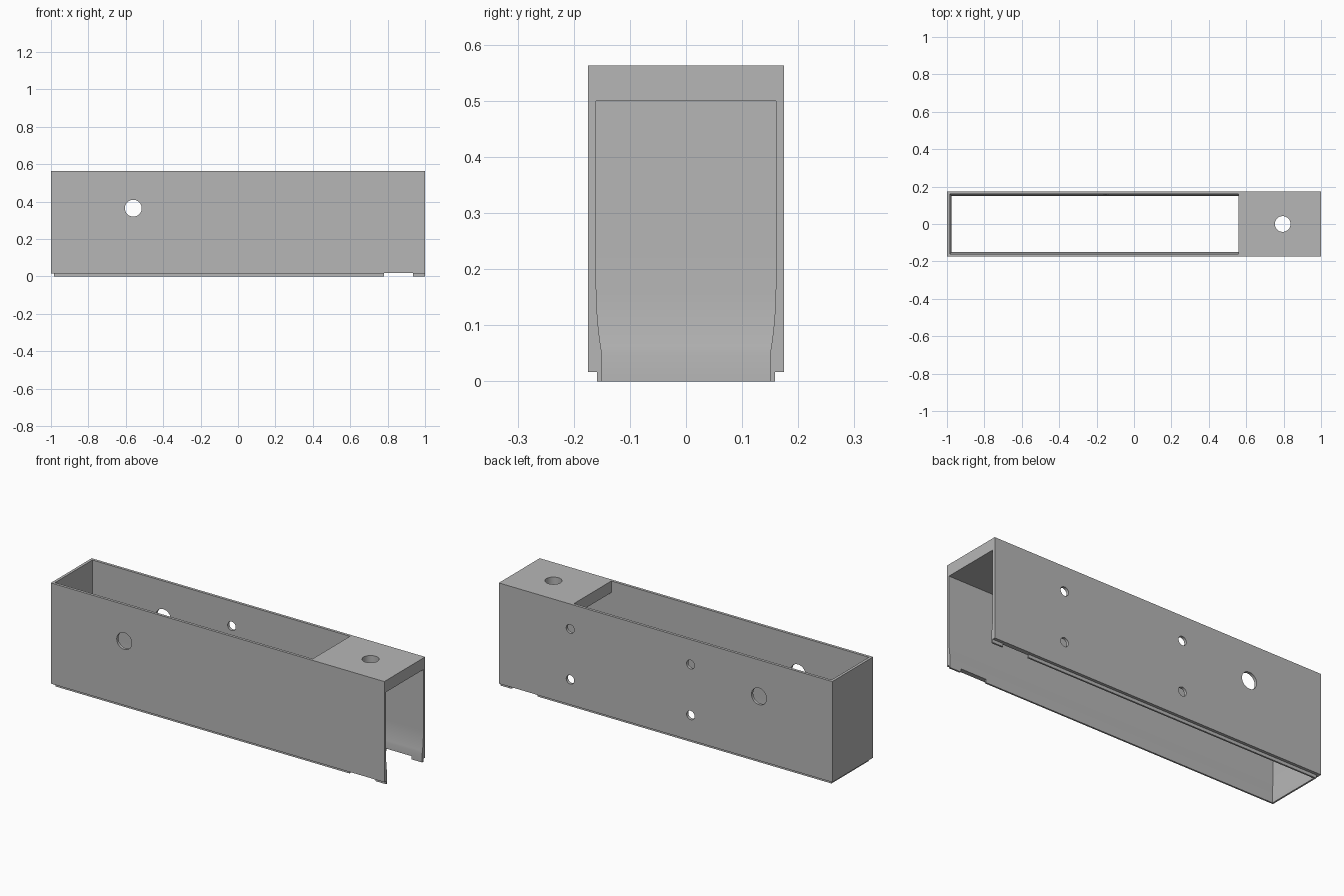
import bpy, bmesh, math
from mathutils import Matrix

if "Cube" in bpy.data.objects:
    bpy.data.objects.remove(bpy.data.objects["Cube"], do_unlink=True)

metal = bpy.data.materials.new("plain grey")
metal.use_nodes = True
GREY = (0.47, 0.47, 0.47, 1)
metal.diffuse_color = GREY
metal.node_tree.nodes["Principled BSDF"].inputs["Base Color"].default_value = GREY


def finish(bm, name):
    bmesh.ops.recalc_face_normals(bm, faces=bm.faces)
    mesh = bpy.data.meshes.new(name)
    bm.to_mesh(mesh)
    bm.free()
    mesh.materials.append(metal)
    obj = bpy.data.objects.new(name, mesh)
    bpy.context.collection.objects.link(obj)
    return obj


def ring(bm, z, x0, x1, y, split=None):
    """Rectangular loop, optionally with an extra point on each long side."""
    xs = [x0, x1] if split is None else [x0, split, x1]
    pts = [(x, -y) for x in xs] + [(x, y) for x in reversed(xs)]
    return [bm.verts.new((px, py, z)) for px, py in pts]


def bridge(bm, a, b):
    for i in range(len(a)):
        j = (i + 1) % len(a)
        bm.faces.new((a[i], a[j], b[j], b[i]))


def box(name, x0, x1, y, z0, z1):
    bm = bmesh.new()
    low, high = ring(bm, z0, x0, x1, y), ring(bm, z1, x0, x1, y)
    bm.faces.new(low)
    bm.faces.new(high)
    bridge(bm, low, high)
    return finish(bm, name)


def drill(name, radius, depth, centre, axis):
    bm = bmesh.new()
    turn = Matrix.Rotation(math.pi / 2, 4, "X") if axis == "Y" else Matrix()
    bmesh.ops.create_cone(bm, cap_ends=True, segments=48, radius1=radius, radius2=radius,
                          depth=depth, matrix=Matrix.Translation(centre) @ turn)
    return finish(bm, name)


# Outer body with a stepped lip underneath, overlong at the open end
bm = bmesh.new()
rings = [ring(bm, 0, -0.984, 1.05, 0.159), ring(bm, 0.017, -0.984, 1.05, 0.159),
         ring(bm, 0.017, -1, 1.1, 0.175), ring(bm, 0.563, -1, 1.1, 0.175)]
for a, b in zip(rings, rings[1:]):
    bridge(bm, a, b)
bm.faces.new(rings[0])
bm.faces.new(rings[-1])
housing = finish(bm, "housing")

# Cavity: walls thicken towards the bottom, bridge block left solid at one end
BLOCK = 0.56
bm = bmesh.new()
STEPS = 10
levels = [(-0.1, 0.01)]
levels += [(0.05 + 0.12 * i / STEPS, 0.01 * (1 - i / STEPS) ** 2) for i in range(STEPS + 1)]
levels += [(0.5, 0)]
rings = [ring(bm, z, -0.985 + d, 1.2, 0.16 - d, BLOCK) for z, d in levels]
for a, b in zip(rings, rings[1:]):
    bridge(bm, a, b)
bm.faces.new(rings[0])
top = rings[-1]
bm.faces.new(top[1:5])
opening = ring(bm, 0.7, -0.985, BLOCK, 0.16)
bridge(bm, [top[0], top[1], top[4], top[5]], opening)
bm.faces.new(opening)
cutters = [finish(bm, "cavity_cutter")]

# Open end trim and the gap in the lip
cutters.append(box("end_trim_cutter", 1, 1.4, 0.4, -0.2, 0.8))
cutters.append(box("lip_gap_cutter", 0.78, 0.935, 0.4, -0.2, 0.0175))

# Holes: large cross hole, block hole, four small holes in the back wall
cutters.append(drill("cross_hole_cutter", 0.045, 0.6, (-0.56, 0, 0.365), "Y"))
cutters.append(drill("block_hole_cutter", 0.042, 0.3, (0.795, 0, 0.55), "Z"))
for x in (0.572, -0.15):
    for z in (0.153, 0.428):
        cutters.append(drill("back_hole_cutter", 0.024, 0.2, (x, 0.175, z), "Y"))

bpy.context.view_layer.objects.active = housing
for cutter in cutters:
    mod = housing.modifiers.new(cutter.name, "BOOLEAN")
    mod.operation = "DIFFERENCE"
    mod.solver = "EXACT"
    mod.object = cutter
    bpy.ops.object.modifier_apply(modifier=mod.name)
for cutter in cutters:
    bpy.data.objects.remove(cutter, do_unlink=True)

bpy.ops.object.select_all(action="DESELECT")
housing.select_set(True)
bpy.ops.object.shade_smooth_by_angle(angle=math.radians(30))
